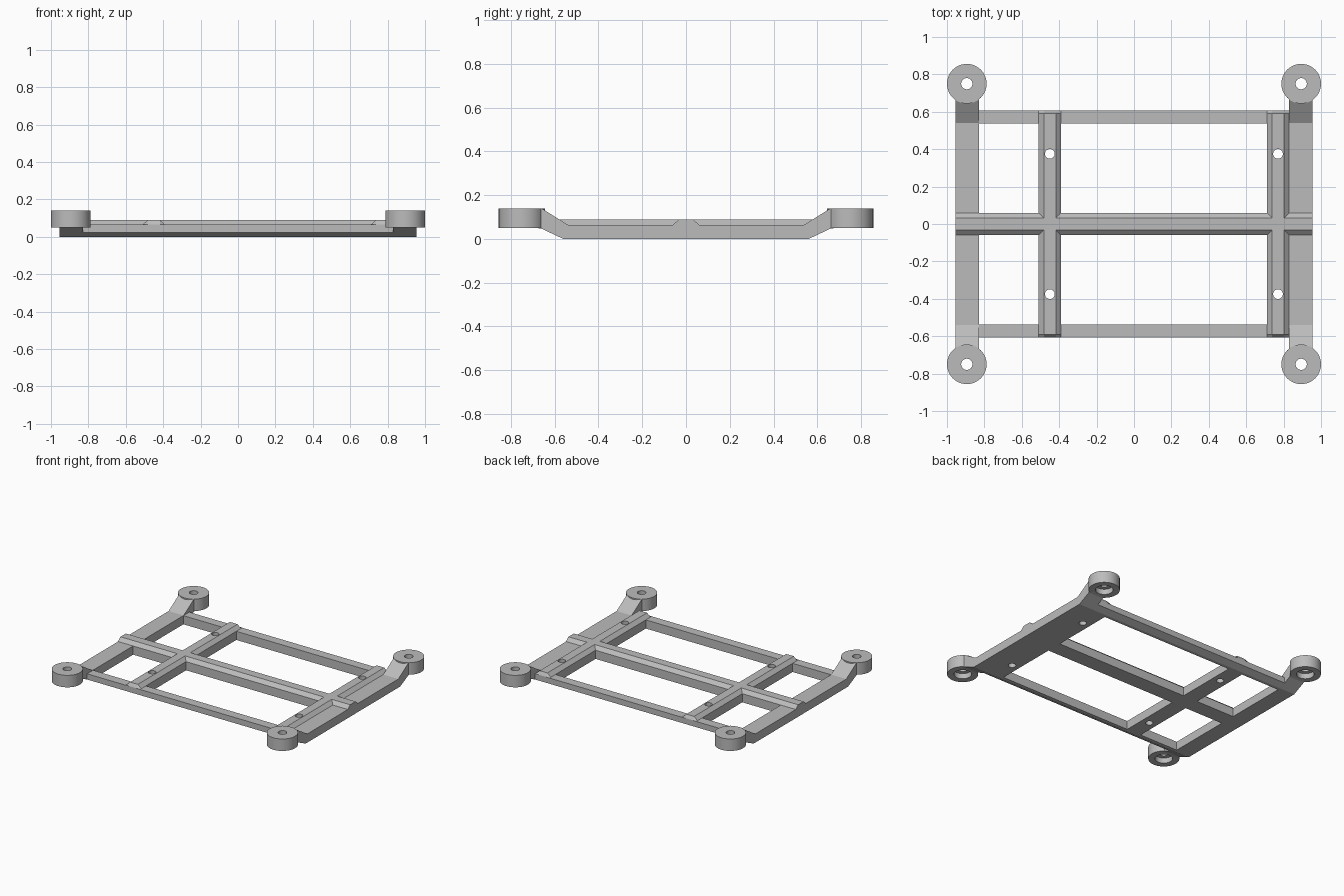
import bpy
import bmesh
import math

# Remove the default cube only
if "Cube" in bpy.data.objects:
    bpy.data.objects.remove(bpy.data.objects["Cube"])

# Single flat colour
GREY = (0.5, 0.5, 0.5, 1.0)
grey = bpy.data.materials.new("plain_grey")
grey.use_nodes = True
grey.diffuse_color = GREY
grey.node_tree.nodes["Principled BSDF"].inputs["Base Color"].default_value = GREY

DECK = 0.065        # top of the flat bars
RIDGE = 0.09        # top of the raised ribs
HALF = 0.06         # half width of a rib at its base
CREST = 0.032       # half width of a rib at its crest
BEND = 0.56         # where the underside starts to rise
EDGE = 0.607        # outer edge of the end rails
BOSS_X, BOSS_Y, BOSS_R = 0.894, 0.75, 0.106
BOSS_LOW, BOSS_TOP = 0.05, 0.14


def underside(y):
    """Height of the frame's lower surface at a given y."""
    return max(0.0, (abs(y) - BEND) * 0.47)


def finish(name, bm):
    bmesh.ops.recalc_face_normals(bm, faces=bm.faces[:])
    mesh = bpy.data.meshes.new(name)
    bm.to_mesh(mesh)
    bm.free()
    mesh.materials.append(grey)
    obj = bpy.data.objects.new(name, mesh)
    bpy.context.collection.objects.link(obj)
    return obj


def loft(name, sections):
    """Skin matching closed sections and cap both ends."""
    bm = bmesh.new()
    rings = [[bm.verts.new(p) for p in s] for s in sections]
    count = len(rings[0])
    for a, b in zip(rings, rings[1:]):
        for i in range(count):
            j = (i + 1) % count
            bm.faces.new((a[i], a[j], b[j], b[i]))
    bm.faces.new(rings[0])
    bm.faces.new(rings[-1])
    return finish(name, bm)


def rib_section(low, high):
    """Bar with a chamfered crest, as (across, height) points."""
    return [(-HALF, low), (HALF, low), (HALF, DECK),
            (CREST, high), (-CREST, high), (-HALF, DECK)]


def lathe(name, profile, x, y, steps=48):
    """Revolve a closed (radius, height) profile about a vertical axis."""
    bm = bmesh.new()
    rings = []
    for k in range(steps):
        a = math.tau * k / steps
        rings.append([bm.verts.new((x + r * math.cos(a), y + r * math.sin(a), z))
                      for r, z in profile])
    for k in range(steps):
        a, b = rings[k], rings[(k + 1) % steps]
        for i in range(len(profile)):
            j = (i + 1) % len(profile)
            bm.faces.new((a[i], a[j], b[j], b[i]))
    return finish(name, bm)


def cut_hole(target, x, y, radius):
    """Drill a vertical through-hole."""
    bm = bmesh.new()
    bmesh.ops.create_cone(bm, cap_ends=True, segments=32, radius1=radius,
                          radius2=radius, depth=0.4)
    cutter = finish("hole_cutter", bm)
    cutter.location = (x, y, 0)
    cutter.hide_render = True
    cutter.hide_set(True)
    cutter.display_type = 'WIRE'
    mod = target.modifiers.new("hole", 'BOOLEAN')
    mod.operation = 'DIFFERENCE'
    mod.solver = 'EXACT'
    mod.object = cutter
    bpy.context.view_layer.update()
    bpy.context.view_layer.objects.active = target
    bpy.ops.object.modifier_apply(modifier=mod.name)
    bpy.data.objects.remove(cutter)


# Side bars with arms that kick up into the corner bosses
half_profile = [(0.54, 0, DECK), (BEND, 0, 0.0775),
                (0.66, underside(0.66), BOSS_TOP),
                (0.68, BOSS_LOW, BOSS_TOP)]
side_profile = [(-y, lo, hi) for y, lo, hi in reversed(half_profile)] + half_profile
for side, label in ((1, "left"), (-1, "right")):
    inner, outer = side * 0.83, side * 0.955
    loft(label + "_side_bar",
         [[(inner, y, lo), (outer, y, lo), (outer, y, hi), (inner, y, hi)]
          for y, lo, hi in side_profile])

# End rails with a bevelled lower edge
for side, label in ((-1, "front"), (1, "back")):
    outline = [(0.537, 0), (BEND, 0), (EDGE, underside(EDGE)),
               (EDGE, DECK), (0.537, DECK)]
    loft(label + "_rail", [[(x, side * y, z) for y, z in outline]
                           for x in (-0.84, 0.84)])

# Raised spine across the full width
loft("centre_spine", [[(x, y, z) for y, z in rib_section(0, RIDGE)]
                      for x in (-0.955, 0.955)])

# Raised cross ribs, each with two screw holes
half_stations = [(BEND, RIDGE), (0.592, RIDGE), (EDGE, DECK + 0.001)]
stations = [(-y, h) for y, h in reversed(half_stations)] + half_stations
for centre, label in ((-0.45, "right"), (0.77, "left")):
    rib = loft(label + "_cross_rib",
               [[(centre + x, y, z) for x, z in rib_section(underside(y), h)]
                for y, h in stations])
    for y in (-0.375, 0.375):
        cut_hole(rib, centre, y, 0.026)

# Corner bosses, counterbored from below
boss_profile = [(0.03, BOSS_TOP), (BOSS_R, BOSS_TOP), (BOSS_R, BOSS_LOW),
                (0.06, BOSS_LOW), (0.06, 0.09), (0.03, 0.09)]
for sx, lr in ((1, "left"), (-1, "right")):
    for sy, fb in ((-1, "front"), (1, "back")):
        boss = lathe(f"{fb}_{lr}_boss", boss_profile, sx * BOSS_X, sy * BOSS_Y)
        bpy.ops.object.select_all(action='DESELECT')
        boss.select_set(True)
        bpy.context.view_layer.objects.active = boss
        bpy.ops.object.shade_smooth_by_angle(angle=math.radians(30))
